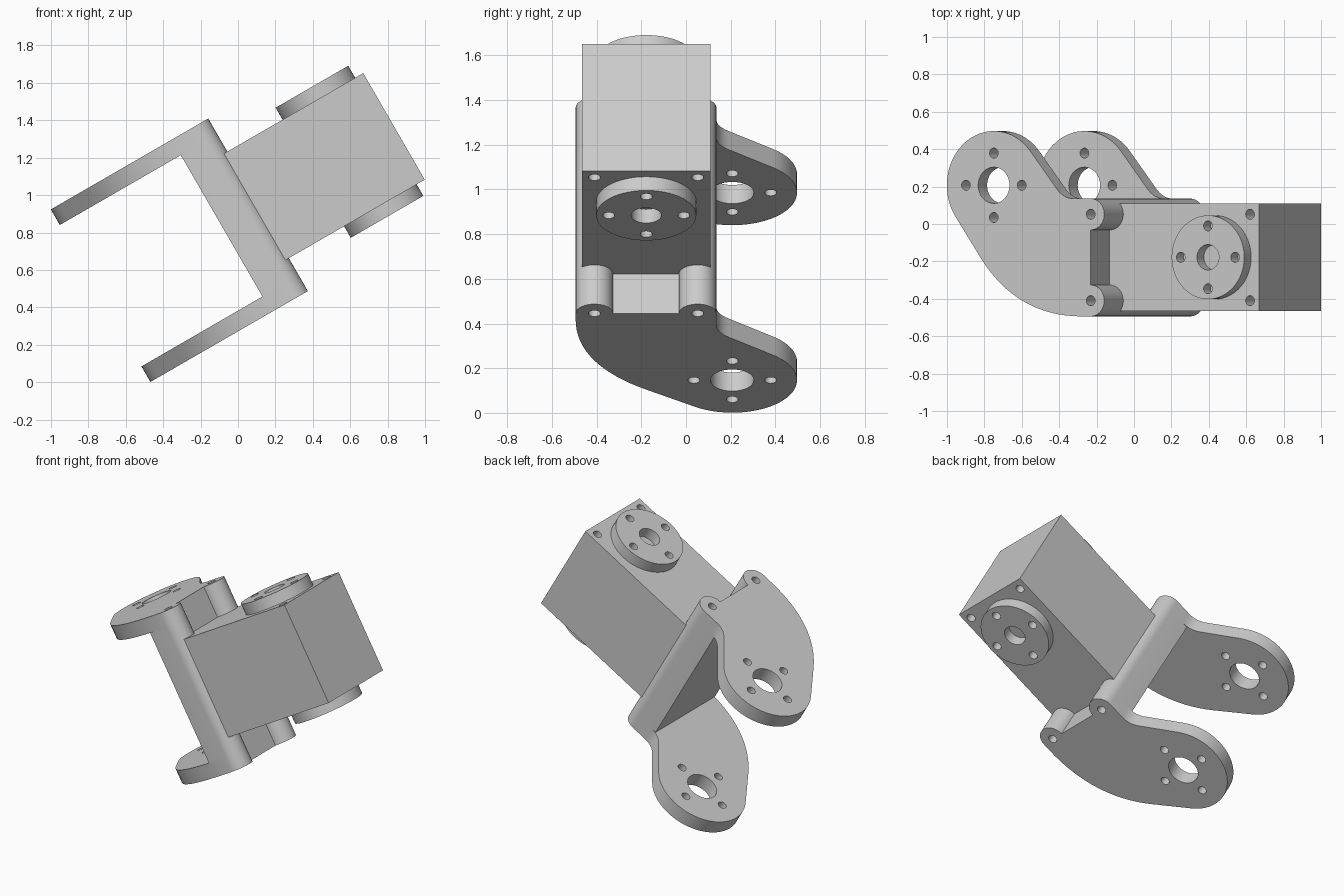
import bpy, bmesh
from math import radians, cos, sin
from mathutils import Matrix, Vector

if "Cube" in bpy.data.objects:
    bpy.data.objects.remove(bpy.data.objects["Cube"])

# Everything is modelled in a local frame (u, y, w), then tilted about y
TILT = Matrix.Rotation(radians(-30), 4, 'Y')
W0, W1, T = 0.235, 1.30, 0.096          # bracket extent and plate thickness
B0, B1 = 0.438, 1.096                   # motor body extent
D0, D1 = 0.367, 1.17                    # outer faces of the two discs
PIV = (-0.115, 0.207)                   # plate pivot
DISC = (1.132, -0.178)                  # disc centre
BU, BR, BY = 0.483, 0.084, (-0.41, 0.052)  # boss column centres and radius


def arc(c, r, a0, a1, n):
    return [(c[0] + r * cos(radians(a0 + (a1 - a0) * i / n)),
             c[1] + r * sin(radians(a0 + (a1 - a0) * i / n))) for i in range(n + 1)]


def curve(p0, p1, p2, n):
    p0, p1, p2 = Vector(p0), Vector(p1), Vector(p2)
    return [tuple(p0 * (1 - t) ** 2 + p1 * 2 * t * (1 - t) + p2 * t * t)
            for t in (i / n for i in range(n + 1))]


def extrude(bm, pts, w0, w1):
    lo = [bm.verts.new((x, y, w0)) for x, y in pts]
    hi = [bm.verts.new((x, y, w1)) for x, y in pts]
    bm.faces.new(lo[::-1])
    bm.faces.new(hi)
    n = len(pts)
    for i in range(n):
        j = (i + 1) % n
        bm.faces.new((lo[i], lo[j], hi[j], hi[i]))


def circle(c, r, n=32):
    return arc(c, r, 0, 360, n)[:-1]


def ring(c, r):
    return [(c[0] + r * dx, c[1] + r * dy) for dx, dy in ((1, 0), (0, 1), (-1, 0), (0, -1))]


def make(name, solids):
    bm = bmesh.new()
    for pts, w0, w1 in solids:
        extrude(bm, pts, w0, w1)
    bm.transform(TILT)
    me = bpy.data.meshes.new(name)
    bm.to_mesh(me)
    bm.free()
    ob = bpy.data.objects.new(name, me)
    bpy.context.collection.objects.link(ob)
    return ob


def part(name, pts, w0, w1, holes):
    ob = make(name, [(pts, w0, w1)])
    cutter = make(name + "_cutter", holes)
    mod = ob.modifiers.new("holes", 'BOOLEAN')
    mod.object, mod.operation, mod.solver = cutter, 'DIFFERENCE', 'EXACT'
    dg = bpy.context.evaluated_depsgraph_get()
    me = bpy.data.meshes.new_from_object(ob.evaluated_get(dg))
    ob.modifiers.clear()
    ob.data = me
    bpy.data.objects.remove(cutter)
    me.shade_smooth()
    me.set_sharp_from_angle(angle=radians(30))
    return ob


# Rear edge shared by plates and spine: two rounded bosses with a recess between
edge = arc((BU, BY[0]), BR, -90, 90, 16) + arc((BU, BY[1]), BR, -90, 90, 16)
y_low, y_high = BY[0] - BR, BY[1] + BR

# Swept lug outline of the fork plates
outline = (arc(PIV, 0.29, 39, 215, 36)
           + curve((-0.2, -0.176), (0.025, y_low), (0.43, y_low), 16)
           + edge
           + curve((0.375, y_high), (0.316, y_high), (0.272, 0.19), 8))

boss_holes = [(circle((BU, y), 0.027, 20), a, b) for y in BY
              for a, b in ((W0 - 0.1, W0 + 0.25), (W1 - 0.25, W1 + 0.1))]
pivot_holes = [(circle(PIV, 0.097), W0 - 0.1, W1 + 0.1)]
pivot_holes += [(circle(p, 0.027, 20), W0 - 0.1, W1 + 0.1) for p in ring(PIV, 0.172)]

part("lower_fork_plate", outline, W0, W0 + T, pivot_holes + boss_holes)
part("upper_fork_plate", outline, W1 - T, W1, pivot_holes + boss_holes)

# Spine joining the plates
part("fork_spine", [(0.342, y_low)] + edge + [(0.342, y_high)],
     W0 + T, W1 - T, boss_holes)

# Motor body with screw holes near its free end
body = [(BU, -0.465), (1.406, -0.465), (1.406, 0.11), (BU, 0.11)]
part("motor_body", body, B0, B1,
     [(circle((1.349, y), 0.027, 20), a, b) for y in BY
      for a, b in ((B0 - 0.1, B0 + 0.2), (B1 - 0.2, B1 + 0.1))])

# Output discs on both faces of the body
for name, a, b in (("lower_output_disc", D0, B0), ("upper_output_disc", B1, D1)):
    holes = [(circle(DISC, 0.068), a - 0.1, b + 0.1)]
    holes += [(circle(p, 0.027, 20), a - 0.1, b + 0.1) for p in ring(DISC, 0.168)]
    part(name, circle(DISC, 0.224, 64), a, b, holes)
